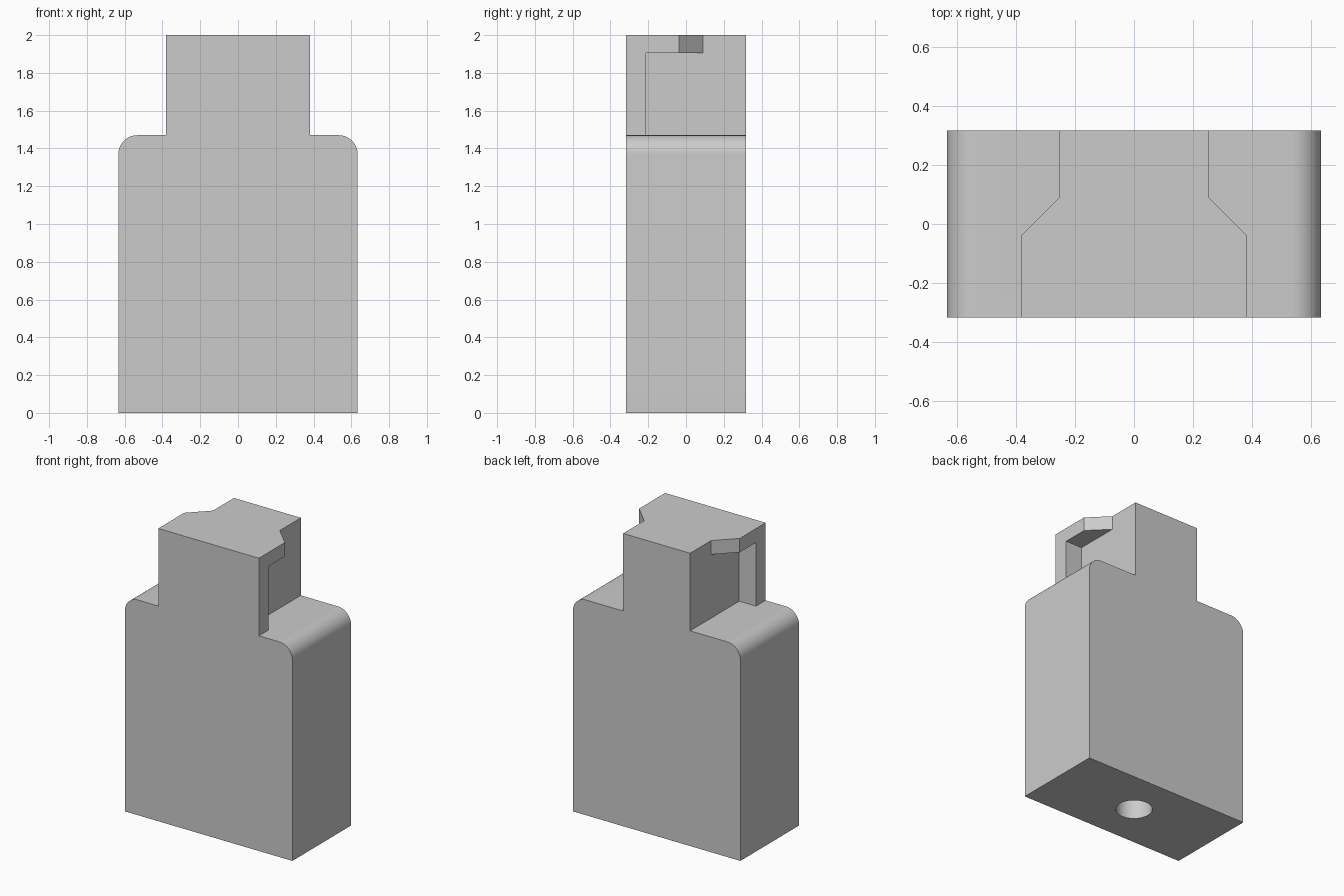
import bpy
import bmesh
from math import radians, sin, cos
from mathutils import Vector

cube = bpy.data.objects.get("Cube")
if cube:
    bpy.data.objects.remove(cube, do_unlink=True)

HALF_W, HALF_D = 0.633, 0.317        # body half width and depth
SHOULDER, TOP, ROUND = 1.47, 2.0, 0.1
NECK, CORE = 0.38, 0.253             # neck half widths, outer and inner
FLANGE_BACK, LIP_BOTTOM = -0.213, 1.905

grey = bpy.data.materials.new("plain grey")
grey.use_nodes = True
colour = (0.6, 0.6, 0.6, 1)
grey.diffuse_color = colour
grey.node_tree.nodes["Principled BSDF"].inputs["Base Color"].default_value = colour


def prism(name, outline, offset):
    """Extrude a closed 3D outline along an offset."""
    bm = bmesh.new()
    face = bm.faces.new([bm.verts.new(p) for p in outline])
    new = bmesh.ops.extrude_face_region(bm, geom=[face])["geom"]
    verts = [v for v in new if isinstance(v, bmesh.types.BMVert)]
    bmesh.ops.translate(bm, verts=verts, vec=Vector(offset))
    bmesh.ops.recalc_face_normals(bm, faces=bm.faces)
    mesh = bpy.data.meshes.new(name)
    bm.to_mesh(mesh)
    bm.free()
    mesh.materials.append(grey)
    obj = bpy.data.objects.new(name, mesh)
    bpy.context.collection.objects.link(obj)
    return obj


def cut(target, cutter):
    """Subtract the cutter and discard it."""
    mod = target.modifiers.new("cut", "BOOLEAN")
    mod.operation, mod.solver, mod.object = "DIFFERENCE", "EXACT", cutter
    bpy.context.view_layer.objects.active = target
    bpy.ops.object.modifier_apply(modifier=mod.name)
    bpy.data.objects.remove(cutter, do_unlink=True)


# Body and neck share one front silhouette with rounded shoulders
STEPS = 16
half = [(HALF_W, 0)]
for i in range(STEPS + 1):
    a = radians(90 * i / STEPS)
    half.append((HALF_W - ROUND + ROUND * cos(a), SHOULDER - ROUND + ROUND * sin(a)))
half += [(NECK, SHOULDER), (NECK, TOP)]
outline = half + [(-x, z) for x, z in reversed(half)]
body = prism("body_with_neck", [(x, -HALF_D, z) for x, z in outline], (0, 2 * HALF_D, 0))

# Side grooves leave a front flange and a chamfered lip at the top
OUT, BACK = NECK + 0.07, HALF_D + 0.1
groove = [(CORE, FLANGE_BACK), (OUT, FLANGE_BACK), (OUT, BACK), (CORE, BACK)]
lip = [(CORE, 0.09), (OUT, 0.09 - (OUT - CORE)), (OUT, BACK), (CORE, BACK)]
for side in (-1, 1):
    cut(body, prism("groove_cutter", [(side * x, y, SHOULDER) for x, y in groove],
                    (0, 0, LIP_BOTTOM - SHOULDER)))
    cut(body, prism("lip_cutter", [(side * x, y, LIP_BOTTOM - 0.1) for x, y in lip],
                    (0, 0, 0.3)))

# Blind round hole in the underside
RADIUS, SIDES, DEPTH = 0.115, 48, 0.7
ring = [radians(360 * i / SIDES) for i in range(SIDES)]
cut(body, prism("hole_cutter", [(RADIUS * cos(a), RADIUS * sin(a), -0.1) for a in ring],
                (0, 0, DEPTH + 0.1)))

bpy.ops.object.select_all(action="DESELECT")
body.select_set(True)
bpy.context.view_layer.objects.active = body
bpy.ops.object.shade_smooth_by_angle(angle=radians(30))
